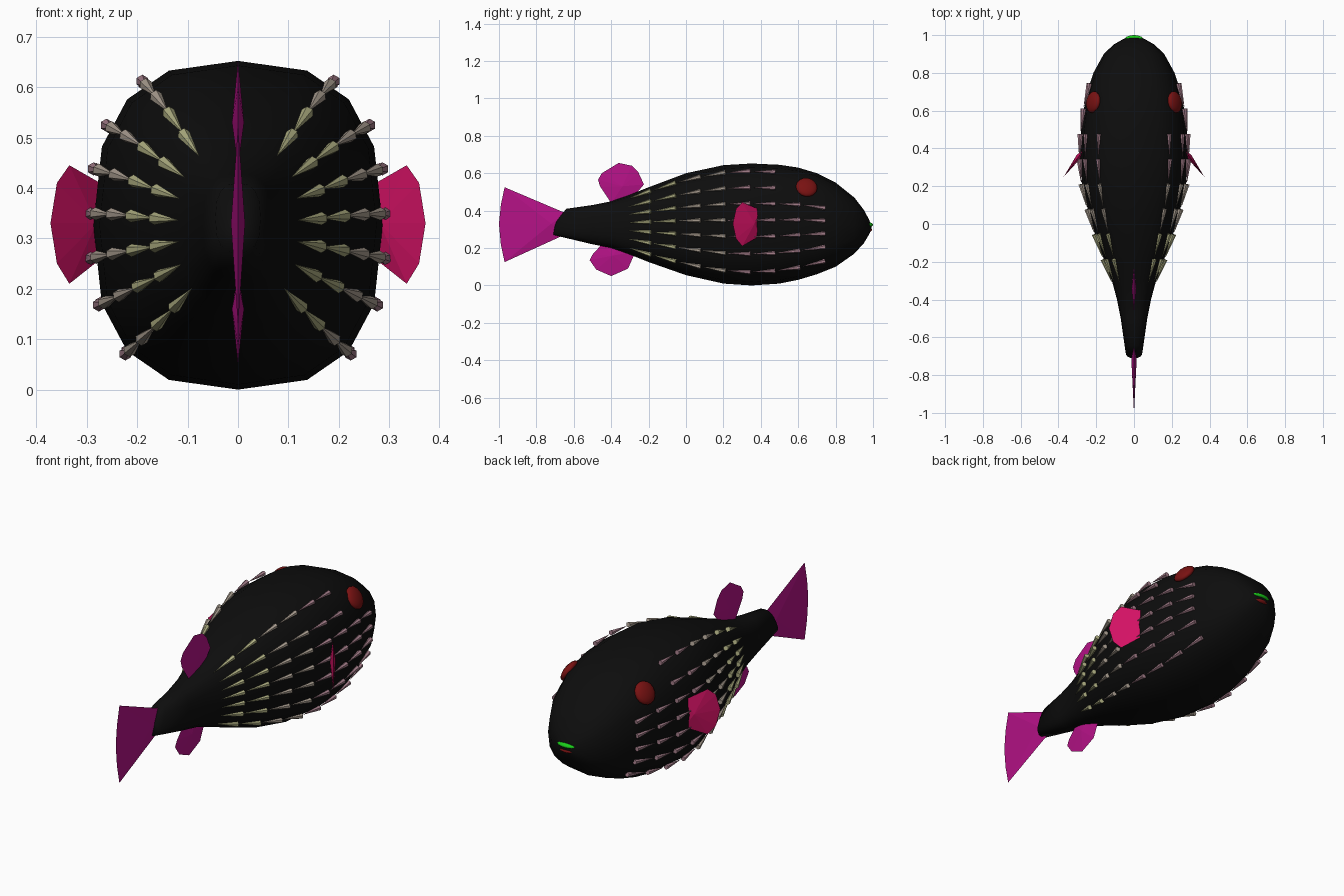
import bpy, bmesh, math
from mathutils import Vector, Matrix

if "Cube" in bpy.data.objects:
    bpy.data.objects.remove(bpy.data.objects["Cube"])


def material(name, r, g, b):
    m = bpy.data.materials.new(name)
    m.use_nodes = True
    m.diffuse_color = (r, g, b, 1)
    m.node_tree.nodes["Principled BSDF"].inputs["Base Color"].default_value = (r, g, b, 1)
    return m


BLACK = material("black", .004, .004, .004)
MAGENTA = material("magenta", .46, .006, .24)
PINK = material("hot pink", .66, .006, .13)
RED = material("dark red", .19, .006, .006)
GREEN = material("green", .01, .6, .01)
OLIVE = material("pale olive", .42, .42, .22)
BEIGE = material("beige", .40, .34, .28)
MAUVE = material("mauve", .38, .21, .26)


def finish(bm, name, mat, smooth=False):
    bmesh.ops.recalc_face_normals(bm, faces=bm.faces)
    for f in bm.faces:
        f.smooth = smooth
    mesh = bpy.data.meshes.new(name)
    bm.to_mesh(mesh)
    bm.free()
    mesh.materials.append(mat)
    ob = bpy.data.objects.new(name, mesh)
    bpy.context.collection.objects.link(ob)
    return ob


# Body profile: y, half width, bottom, top
PROFILE = [
    (-.64, .045, .27, .41), (-.5, .07, .22, .43), (-.4, .09, .2, .45),
    (-.3, .117, .165, .485), (-.2, .155, .125, .525), (0, .225, .055, .6),
    (.2, .275, .01, .643), (.35, .287, 0, .652), (.5, .28, .01, .645),
    (.6, .267, .03, .63), (.7, .247, .06, .6), (.8, .215, .1, .55),
    (.9, .16, .17, .47), (.95, .108, .225, .405), (.98, .055, .275, .35)]
POWER = 2.6


def section(y):
    """Half width, centre height and half height of the body at y."""
    for a, b in zip(PROFILE, PROFILE[1:]):
        if y <= b[0]:
            break
    k = (y - a[0]) / (b[0] - a[0])
    w, lo, hi = (a[i] + (b[i] - a[i]) * k for i in (1, 2, 3))
    return w, (lo + hi) / 2, (hi - lo) / 2


def surface(y, t, side):
    """Point on the body skin at height fraction t, with its outward direction."""
    w, zc, h = section(y)
    x = (1 - abs(t) ** POWER) ** (1 / POWER)
    n = Vector((side * x ** (POWER - 1) / w, 0, math.copysign(abs(t) ** (POWER - 1), t) / h))
    return Vector((side * w * x, y, zc + h * t)), n.normalized()


# Body: lofted rounded rings, sheared at the tail root
bm = bmesh.new()
rings = []
for i, (y, w, lo, hi) in enumerate(PROFILE):
    ring = []
    for j in range(16):
        a = math.tau * j / 16
        c, s = (math.copysign(abs(v) ** (2 / POWER), v) for v in (math.cos(a), math.sin(a)))
        shear = .035 * (1 - s) if i == 0 else 0
        ring.append(bm.verts.new((w * c, y - shear, (lo + hi) / 2 + (hi - lo) / 2 * s)))
    rings.append(ring)
for a, b in zip(rings, rings[1:]):
    for j in range(16):
        bm.faces.new((a[j], a[j - 1], b[j - 1], b[j]))
for ring, tip in ((rings[0], (0, -.7, .335)), (rings[-1], (0, .993, .31))):
    v = bm.verts.new(tip)
    for j in range(16):
        bm.faces.new((ring[j], ring[j - 1], v))
body = finish(bm, "body", BLACK, True)


# Fins: thin outlines thickened at a middle point
def fin(name, mat, outline, middle, normal, thick):
    bm = bmesh.new()
    edge = [bm.verts.new(p) for p in outline]
    for side in (1, -1):
        v = bm.verts.new(Vector(middle) + Vector(normal).normalized() * thick * side)
        for j in range(len(edge)):
            bm.faces.new((edge[j], edge[j - 1], v))
    return finish(bm, name, mat)


def flat_fin(name, outline, middle, thick):
    fin(name, MAGENTA, [(0, y, z) for y, z in outline], (0, *middle), (1, 0, 0), thick)


flat_fin("tail_fin", [(-.64, .385), (-.97, .525), (-.99, .43), (-1, .33), (-.99, .22),
                      (-.97, .125), (-.64, .275)], (-.72, .33), .014)
flat_fin("dorsal_fin", [(-.47, .565), (-.45, .6), (-.36, .655), (-.29, .64), (-.255, .605),
                        (-.225, .54), (-.3, .45), (-.4, .44), (-.46, .53)], (-.34, .53), .012)
flat_fin("ventral_fin", [(-.515, .135), (-.5, .165), (-.45, .22), (-.35, .23), (-.27, .18),
                         (-.31, .09), (-.4, .05), (-.48, .085)], (-.39, .16), .012)

# Pectoral fins sweep outward and back
for side, label in ((1, "left"), (-1, "right")):
    fan = [(0, .405), (.65, .445), (.88, .41), (1, .33), (.88, .25), (.65, .21), (0, .265)]
    pts = [(side * (.265 + .107 * s), .395 - .145 * s, z) for s, z in fan]
    fin(label + "_pectoral_fin", PINK, pts, (side * .292, .358, .33), (side * .8, .6, 0), .014)


# Eyes and lips: squashed spheres
def ball(name, mat, centre, scale, axis=(0, 0, 1), segments=16):
    bm = bmesh.new()
    turn = Vector((0, 0, 1)).rotation_difference(Vector(axis)).to_matrix().to_4x4()
    bmesh.ops.create_uvsphere(bm, u_segments=segments, v_segments=10, radius=1,
                              matrix=Matrix.Translation(centre) @ turn @ Matrix.Diagonal((*scale, 1)))
    finish(bm, name, mat, True)


for side, label in ((1, "left"), (-1, "right")):
    p, n = surface(.645, .68, side)
    ball(label + "_eye", RED, p, (.058, .058, .024), n + Vector((0, .15, 0)))
ball("upper_lip", GREEN, (0, .975, .325), (.052, .025, .013))
ball("lower_lip", RED, (0, .973, .297), (.04, .022, .012))

# Scale spikes: columns of small cones pointing back along the flanks
ROWS = [.86, .6, .34, .07, -.2, -.48, -.77]
COLUMNS = [OLIVE, OLIVE, BEIGE, BEIGE, MAUVE, MAUVE, MAUVE, MAUVE]
for c, mat in enumerate(COLUMNS):
    bm = bmesh.new()
    y = -.31 + .133 * c
    for t in ROWS[2 if c > 5 else 0:]:
        for side in (1, -1):
            tip, n = surface(y, t, side)
            base, m = surface(y + .122, t, side)
            tip += n * .004
            base += m * .007
            axis = tip - base
            turn = axis.to_track_quat("Z", "Y").to_matrix().to_4x4()
            bmesh.ops.create_cone(bm, cap_ends=True, segments=6, radius1=.013, radius2=0,
                                  depth=axis.length,
                                  matrix=Matrix.Translation((tip + base) / 2) @ turn)
    finish(bm, "scale_spikes_%d" % (c + 1), mat)
